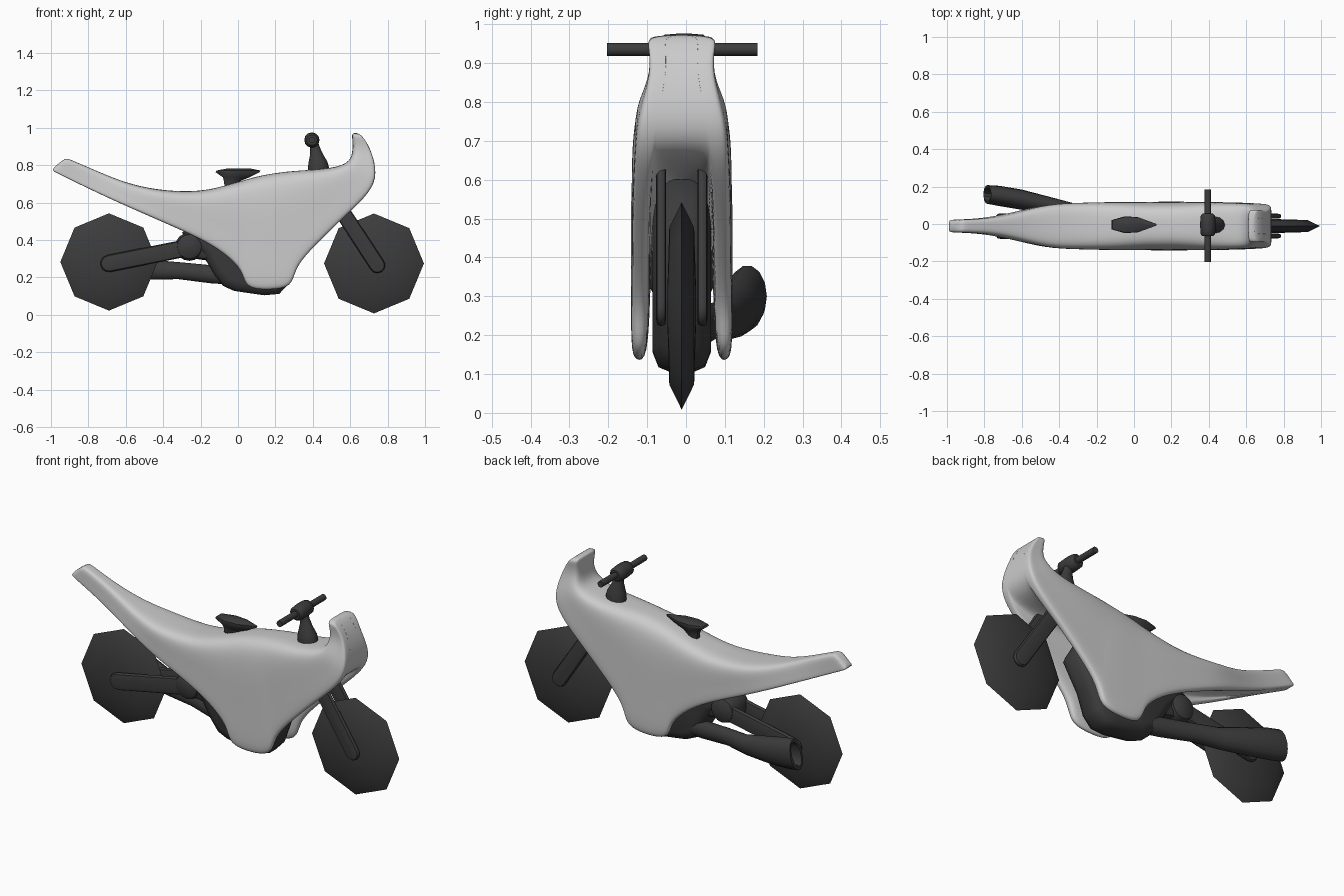
import bpy, bmesh, math
from mathutils import Vector

if "Cube" in bpy.data.objects:
    bpy.data.objects.remove(bpy.data.objects["Cube"])

CY = -0.011  # centre plane of the bike


def material(name, value):
    m = bpy.data.materials.new(name)
    m.diffuse_color = (value, value, value, 1)
    m.use_nodes = True
    m.node_tree.nodes["Principled BSDF"].inputs["Base Color"].default_value = m.diffuse_color
    return m


LIGHT = material("light_grey", 0.6)
DARK = material("dark_grey", 0.045)


def finish(bm, name, mat, subsurf=0, angle=40):
    bmesh.ops.recalc_face_normals(bm, faces=bm.faces)
    me = bpy.data.meshes.new(name)
    bm.to_mesh(me)
    bm.free()
    ob = bpy.data.objects.new(name, me)
    bpy.context.collection.objects.link(ob)
    me.materials.append(mat)
    if subsurf:
        ob.modifiers.new("smooth", 'SUBSURF').levels = subsurf
        ob.modifiers["smooth"].render_levels = subsurf
    bpy.ops.object.select_all(action='DESELECT')
    ob.select_set(True)
    bpy.context.view_layer.objects.active = ob
    if subsurf:
        bpy.ops.object.shade_smooth()
    else:
        bpy.ops.object.shade_smooth_by_angle(angle=math.radians(angle))
    return ob


def loft(name, rings, mat, subsurf=0, caps=True, angle=40):
    bm = bmesh.new()
    loops = [[bm.verts.new(p) for p in r] for r in rings]
    n = len(loops[0])
    for a, b in zip(loops, loops[1:]):
        for i in range(n):
            j = (i + 1) % n
            bm.faces.new((a[i], a[j], b[j], b[i]))
    if caps:
        bm.faces.new(loops[0])
        bm.faces.new(loops[-1])
    return finish(bm, name, mat, subsurf, angle)


def ellipse(c, u, v, n=12):
    c, u, v = Vector(c), Vector(u), Vector(v)
    return [c + u * math.cos(2 * math.pi * i / n) + v * math.sin(2 * math.pi * i / n)
            for i in range(n)]


# Bodywork: hollow arched sections (top point, bottom point, half width, inner roof fraction)
stations = [
    ((-.925, .842), (-1.0, .775), .033, 1), ((-.90, .832), (-.975, .762), .035, 1),
    ((-.75, .767), (-.82, .685), .04, 1), ((-.60, .705), (-.65, .605), .075, .9),
    ((-.45, .672), (-.48, .53), .118, .75), ((-.32, .66), (-.32, .46), .125, .6),
    ((-.20, .662), (-.20, .405), .128, .45), ((-.10, .682), (-.08, .335), .13, .35),
    ((0, .71), (.03, .235), .13, .28), ((.07, .732), (.035, .14), .13, .25),
    ((.14, .748), (.16, .13), .132, .25), ((.20, .758), (.295, .145), .132, .25),
    ((.26, .766), (.30, .25), .13, .3), ((.34, .772), (.42, .38), .13, .4),
    ((.43, .778), (.57, .525), .128, .6), ((.53, .79), (.71, .655), .122, 1),
    ((.60, .82), (.745, .755), .115, 1), ((.615, .88), (.715, .875), .078, 1),
    ((.61, .95), (.675, .945), .088, 1), ((.61, .975), (.645, .972), .088, 1),
]


def body_ring(top, bottom, w, k):
    t = min(.045, .5 * w)
    half = [(0, 0), (.55 * w, 0), (.92 * w, .07), (w, .3), (.98 * w, .65), (w, .96),
            (w - .3 * t, 1), (w - t, 1), (w - 1.1 * t, .4 * k + .6), (.55 * w, k + .08 * (1 - k)), (0, k)]
    full = half + [(-y, f) for y, f in half[-2:0:-1]]
    return [(top[0] + (bottom[0] - top[0]) * f, CY + y, top[1] + (bottom[1] - top[1]) * f)
            for y, f in full]


loft("bodywork", [body_ring(*s) for s in stations], LIGHT, subsurf=2)


# Wheels: eight-sided lens shapes
def wheel(name, x, z, r):
    profile = [(.04, -.037), (.2 / .265 * r, -.032), (r, 0), (.2 / .265 * r, .032), (.04, .037)]
    loft(name, [ellipse((x, CY + y, z), (a, 0, 0), (0, 0, a), 8) for a, y in profile], DARK)


wheel("front_wheel", .727, .275, .267)
wheel("rear_wheel", -.69, .283, .26)


# Flat round-ended bars for fork legs and swing arms
def flat_bar(name, a, b, r, y, t):
    a, b = Vector((a[0], 0, a[1])), Vector((b[0], 0, b[1]))
    d = (b - a).normalized()
    s = Vector((-d.z, 0, d.x))
    def outline(q, dy):
        pts = []
        for c, sign in ((a, -1), (b, 1)):
            for i in range(7):
                th = math.pi * i / 6
                pts.append(c + q * sign * (s * math.cos(th) + d * math.sin(th)) + Vector((0, dy, 0)))
        return pts
    loft(name, [outline(q, y + dy) for q, dy in
                ((.55 * r, -t), (.88 * r, -.8 * t), (r, -.2 * t), (r, .2 * t), (.88 * r, .8 * t), (.55 * r, t))], DARK)


for side, label in ((-1, "right"), (1, "left")):
    flat_bar(label + "_fork_leg", (.50, .64), (.745, .265), .042, CY + side * .053, .013)
    flat_bar(label + "_swing_arm", (-.24, .365), (-.69, .275), .046, CY + side * .053, .015)

# Swing arm pivot
loft("swing_arm_pivot", [ellipse((-.26, CY + y, .365), (r, 0, 0), (0, 0, r), 16)
                         for r, y in ((.035, -.085), (.065, -.07), (.076, -.035),
                                      (.076, .035), (.065, .07), (.035, .085))], DARK)

# Engine block: side outline, narrower at both faces
outline = [(-.30, .44), (-.20, .34), (-.13, .22), (-.08, .155), (-.02, .128), (.14, .105),
           (.22, .112), (.27, .165), (.31, .28), (.40, .43), (.30, .6), (-.05, .6)]
loft("engine", [[(.08 + (x - .08) * q, CY + y, .36 + (z - .36) * q) for x, z in outline]
                for q, y in ((.8, -.075), (.95, -.06), (1, -.03), (1, .03), (.95, .06), (.8, .075))], DARK, angle=60)
# Link between engine and pivot
flat_bar("engine_mount", (-.26, .37), (-.05, .34), .065, CY, .06)

# Exhaust: swelling pipe with a hollow end
pipe = [((.02, .0, .20), .04, .04), ((-.12, .03, .215), .042, .048), ((-.30, .065, .235), .04, .045),
        ((-.45, .10, .24), .045, .053), ((-.60, .13, .265), .054, .07), ((-.72, .15, .288), .054, .08),
        ((-.785, .158, .30), .05, .08), ((-.785, .158, .30), .036, .062), ((-.70, .146, .285), .034, .058)]
loft("exhaust", [ellipse(c, (0, a, 0), (0.02, 0, b), 14) for c, a, b in pipe], DARK)

# Seat: narrow stem widening to a pointed pad
levels = [(.66, -.07, .0, .02), (.715, -.075, .01, .022), (.735, -.08, .06, .032),
          (.763, -.12, .115, .045), (.772, -.115, .12, .043), (.782, -.06, .07, .025)]
seat_plan = [(0, -.55), (.3, -1), (.6, -.9), (1, -.1), (1, .1), (.6, .9), (.3, 1), (0, .55)]
loft("seat", [[(x0 + (x1 - x0) * u, -.004 + w * v, z) for u, v in seat_plan]
              for z, x0, x1, w in levels], DARK)

# Handlebar with clamp and flared stem
loft("handlebar", [ellipse((.395, y, .935), (.017, 0, 0), (0, 0, .017)) for y in (-.203, .184)], DARK)
loft("handlebar_clamp", [ellipse((.395, y, .935), (r, 0, 0), (0, 0, r)) for y, r in
                         ((-.065, .028), (-.055, .038), (-.02, .041), (.01, .041), (.045, .038), (.055, .028))], DARK)
loft("handlebar_stem", [ellipse((x, -.005, z), (r, 0, 0), (0, .8 * r, 0)) for x, z, r in
                        ((.43, .74, .055), (.43, .79, .056), (.428, .82, .05), (.42, .86, .034),
                         (.412, .895, .026), (.40, .93, .026))], DARK)
